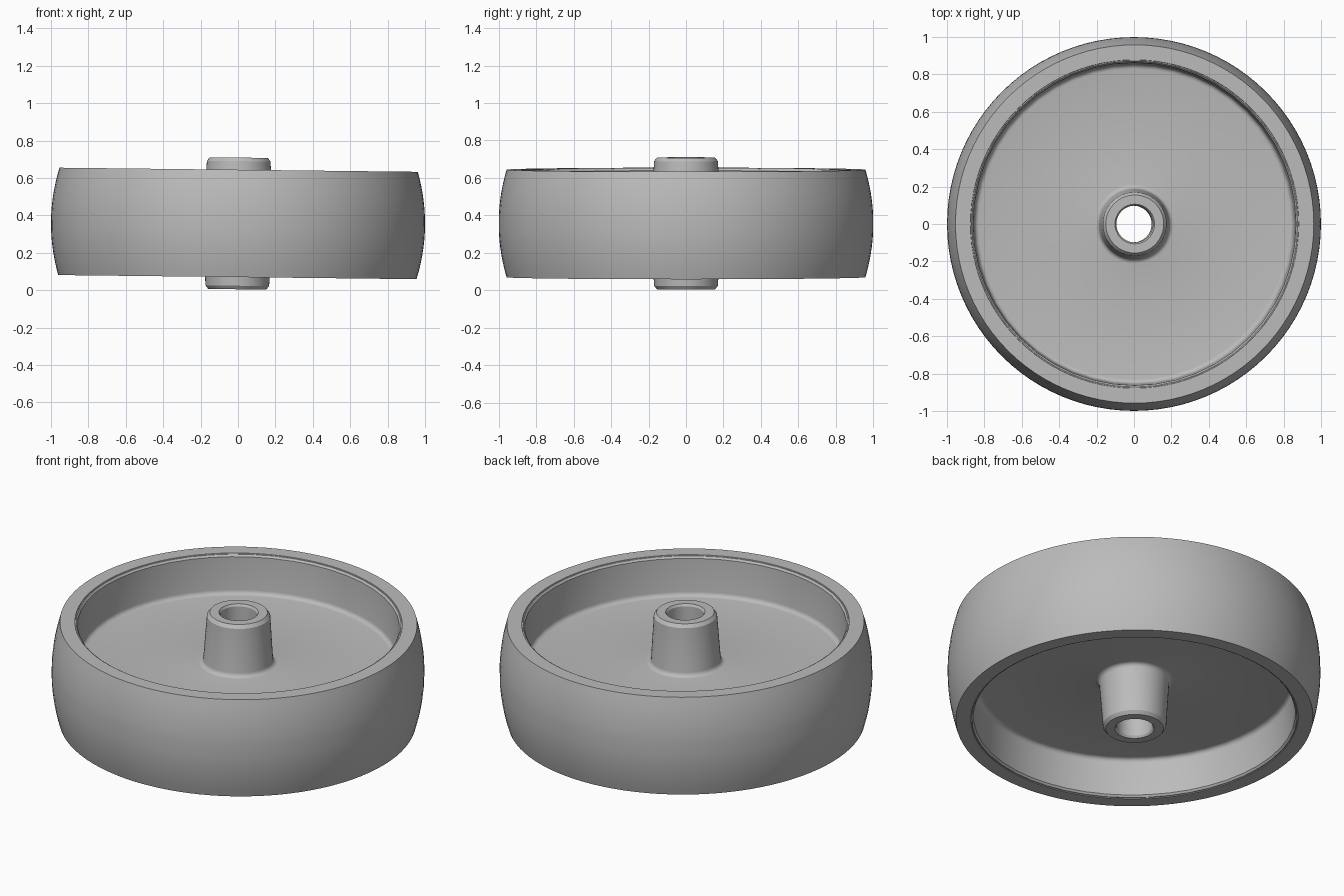
import bpy, bmesh, math
from mathutils import Matrix

if "Cube" in bpy.data.objects:
    bpy.data.objects.remove(bpy.data.objects["Cube"])

MID = 0.357      # mid-plane height of the wheel
TILT = 0.0115    # slight lean about y

grey = bpy.data.materials.new("plain grey")
grey.use_nodes = True
colour = (0.5, 0.5, 0.5, 1)
grey.diffuse_color = colour
grey.node_tree.nodes["Principled BSDF"].inputs["Base Color"].default_value = colour


def lathe(name, upper, segments):
    """Spin a closed profile, given as its upper half (radius, height above mid-plane)."""
    profile = upper + [(r, -h) for r, h in reversed(upper)]
    bm = bmesh.new()
    rings = []
    for r, h in profile:
        rings.append([bm.verts.new((r * math.cos(a), r * math.sin(a), h))
                      for a in (math.tau * i / segments for i in range(segments))])
    for k, ring in enumerate(rings):
        after = rings[(k + 1) % len(rings)]
        for i in range(segments):
            j = (i + 1) % segments
            bm.faces.new((ring[i], ring[j], after[j], after[i]))
    bmesh.ops.recalc_face_normals(bm, faces=bm.faces)
    bm.transform(Matrix.Translation((0, 0, MID)) @ Matrix.Rotation(TILT, 4, "Y"))
    mesh = bpy.data.meshes.new(name)
    bm.to_mesh(mesh)
    bm.free()
    mesh.materials.append(grey)
    ob = bpy.data.objects.new(name, mesh)
    bpy.context.collection.objects.link(ob)
    bpy.ops.object.select_all(action="DESELECT")
    ob.select_set(True)
    bpy.context.view_layer.objects.active = ob
    bpy.ops.object.shade_smooth_by_angle(angle=math.radians(30))
    return ob


def fillet(cr, ch, radius, start, end, steps=4):
    """Arc points around a centre, angles in degrees."""
    angles = [math.radians(start + (end - start) * i / steps) for i in range(steps + 1)]
    return [(cr + radius * math.cos(a), ch + radius * math.sin(a)) for a in angles]


# Crowned tyre, from its inner face round to the tread centre
RIM = 0.287
crown = [(1 - 0.042 * (h / RIM) ** 2, h) for h in (RIM * (1 - i / 7) for i in range(7))]
lathe("tyre", [(0.87, RIM - 0.02), (0.878, RIM)] + crown, 96)

# Wheel body: bore, hub, web and rim wall in one profile
WEB = 0.055
body = [(0.098, 0.34), (0.106, 0.352), (0.155, 0.352), (0.17, 0.333)]
body += fillet(0.212, WEB + 0.025, 0.025, 180, 270)
body += fillet(0.83, WEB + 0.025, 0.025, -90, 0)
body += [(0.863, RIM - 0.015), (0.872, RIM - 0.004), (0.885, RIM - 0.004)]
lathe("wheel_body", body, 48)
